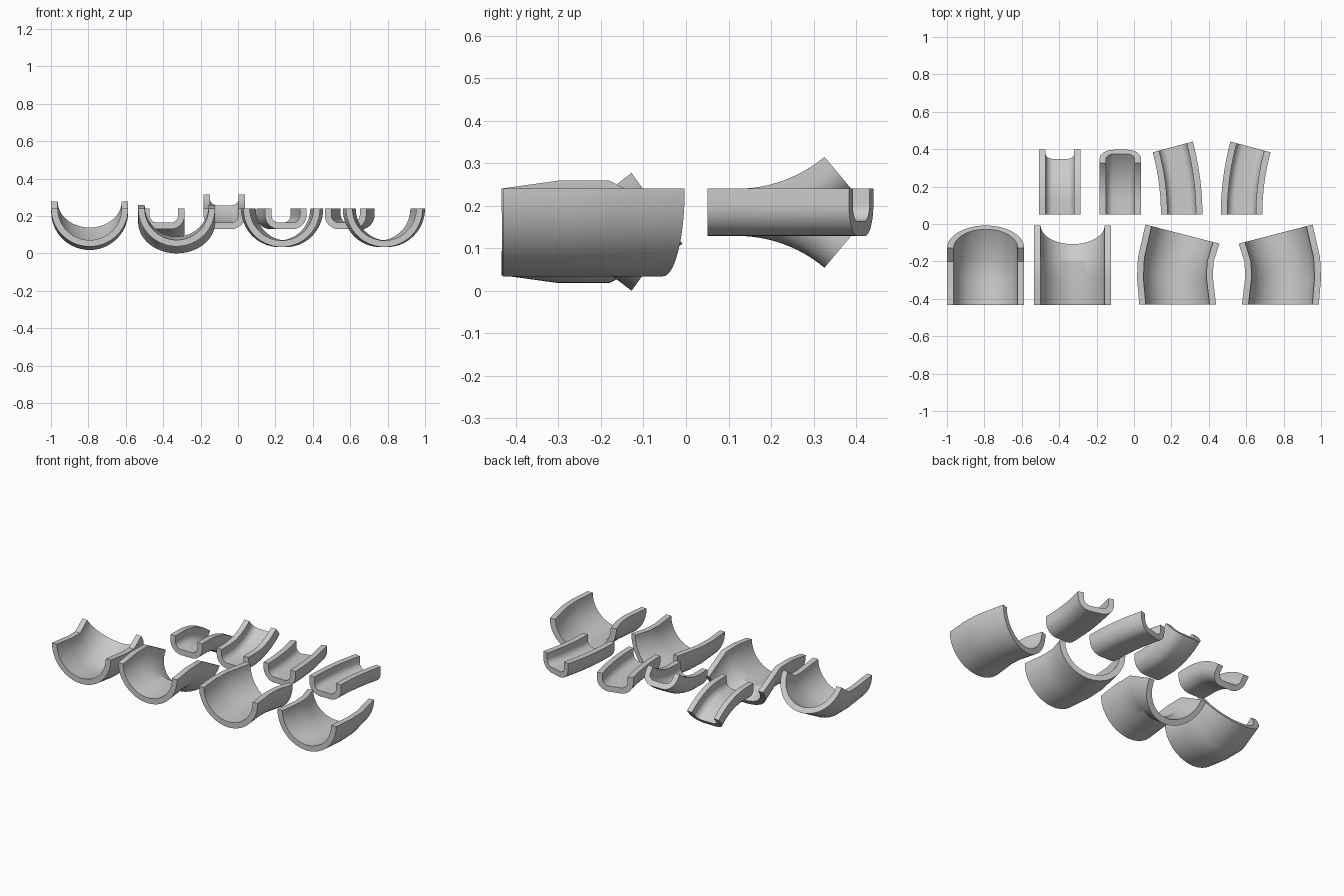
import bpy, bmesh
from math import sin, cos, pi, radians
from mathutils import Vector

if "Cube" in bpy.data.objects:
    bpy.data.objects.remove(bpy.data.objects["Cube"])

TOP = 0.24           # rim height of every track
WALL = 0.035
BIG, SMALL = 0.206, 0.111


def round_profile(r, n=28):
    """Half-ring channel as (across, depth), outer run then inner run back."""
    arc = lambda q: [(-q * cos(pi * i / n), q * sin(pi * i / n)) for i in range(n + 1)]
    return arc(r) + arc(r - WALL)[::-1]


def u_profile(hw, rad=0.075, n=8):
    """Flat-bottomed channel with rounded corners."""
    def run(w, q):
        c = w - q
        left = [(-c - q * cos(pi / 2 * i / n), c + q * sin(pi / 2 * i / n)) for i in range(n + 1)]
        # corner centres share the same depth for outer and inner runs
        left = [(x, z - c + hw - rad) for x, z in left]
        half = [(-w, 0)] + left
        return half + [(-x, z) for x, z in half[::-1]]
    return run(hw, rad) + run(hw - WALL, rad - WALL)[::-1]


def loft(name, profile, size, rings):
    """Skin a profile through frames (origin, half-width vector, depth vector)."""
    bm = bmesh.new()
    loops = [[bm.verts.new(Vector(o) + Vector(u) * (a / size) + Vector(v) * (b / size))
              for a, b in profile] for o, u, v in rings]
    n = len(profile)
    for p, q in zip(loops, loops[1:]):
        for i in range(n):
            j = (i + 1) % n
            bm.faces.new((p[i], p[j], q[j], q[i]))
    # end caps as quads between outer and inner runs
    for p in (loops[0], loops[-1]):
        for i in range(n // 2 - 1):
            bm.faces.new((p[i], p[i + 1], p[n - 2 - i], p[n - 1 - i]))
    bmesh.ops.recalc_face_normals(bm, faces=bm.faces)
    me = bpy.data.meshes.new(name)
    bm.to_mesh(me)
    bm.free()
    ob = bpy.data.objects.new(name, me)
    bpy.context.collection.objects.link(ob)
    bpy.ops.object.select_all(action='DESELECT')
    ob.select_set(True)
    bpy.context.view_layer.objects.active = ob
    bpy.ops.object.shade_smooth_by_angle(angle=radians(30))


def level(pairs, size):
    """Frames for a track turning sideways, from (left, right) plan points."""
    out = []
    for l, r in pairs:
        l, r = Vector((*l, TOP)), Vector((*r, TOP))
        out.append(((l + r) / 2, (r - l) / 2, (0, 0, -size)))
    return out


def slope(pairs, cx, size):
    """Frames for a track climbing or dropping, from (rim, bottom) side points."""
    return [((cx, *r), (size, 0, 0), (0, b[0] - r[0], b[1] - r[1])) for r, b in pairs]


def mirror_x(pairs, axis):
    return [((2 * axis - r[0], r[1]), (2 * axis - l[0], l[1])) for l, r in pairs]


def flip_z(pairs, total):
    return [((b[0], total - b[1]), (r[0], total - r[1])) for r, b in pairs]


# Large round tracks
big = round_profile(BIG)
climb = [((-0.432, 0.24), (-0.434, 0.0365)), ((-0.27, 0.222), (-0.30, 0.018)),
         ((-0.20, 0.222), (-0.18, 0.018)), ((-0.128, 0.277), (-0.008, 0.11))]
loft("large_track_up", big, BIG, slope(climb, -0.793, BIG))
loft("large_track_down", big, BIG, slope(flip_z(climb, 0.277), -0.328, BIG))
turn = [((0.577, -0.43), (0.988, -0.43)), ((0.595, -0.28), (1.0, -0.29)),
        ((0.59, -0.20), (0.995, -0.18)), ((0.56, -0.105), (0.955, -0.003))]
loft("large_track_left", big, BIG, level(turn, BIG))
loft("large_track_right", big, BIG, level(mirror_x(turn, 0.508), BIG))

# Small flat-bottomed tracks
small = u_profile(SMALL)
H = SMALL
rise = [((0.05, TOP), (0.05, TOP - H))]
for i in range(13):
    a = radians(40) * i / 12
    rise.append(tuple((0.12 + r * sin(a), z + r * (1 - cos(a)))
                      for r, z in ((0.32, TOP), (0.32 + H, TOP - H))))
loft("small_track_up", small, SMALL, slope(rise, -0.073, SMALL))
loft("small_track_down", small, SMALL, slope(flip_z(rise, 2 * TOP - H), -0.396, SMALL))
bend = []
for i in range(11):
    a = radians(15) * i / 10
    bend.append(tuple((x + r * (1 - cos(a)), 0.05 + r * sin(a))
                      for r, x in ((1.51, 0.464), (1.51 - 2 * H, 0.464 + 2 * H))))
loft("small_track_right", small, SMALL, level(bend, SMALL))
loft("small_track_left", small, SMALL, level(mirror_x(bend, 0.415), SMALL))
